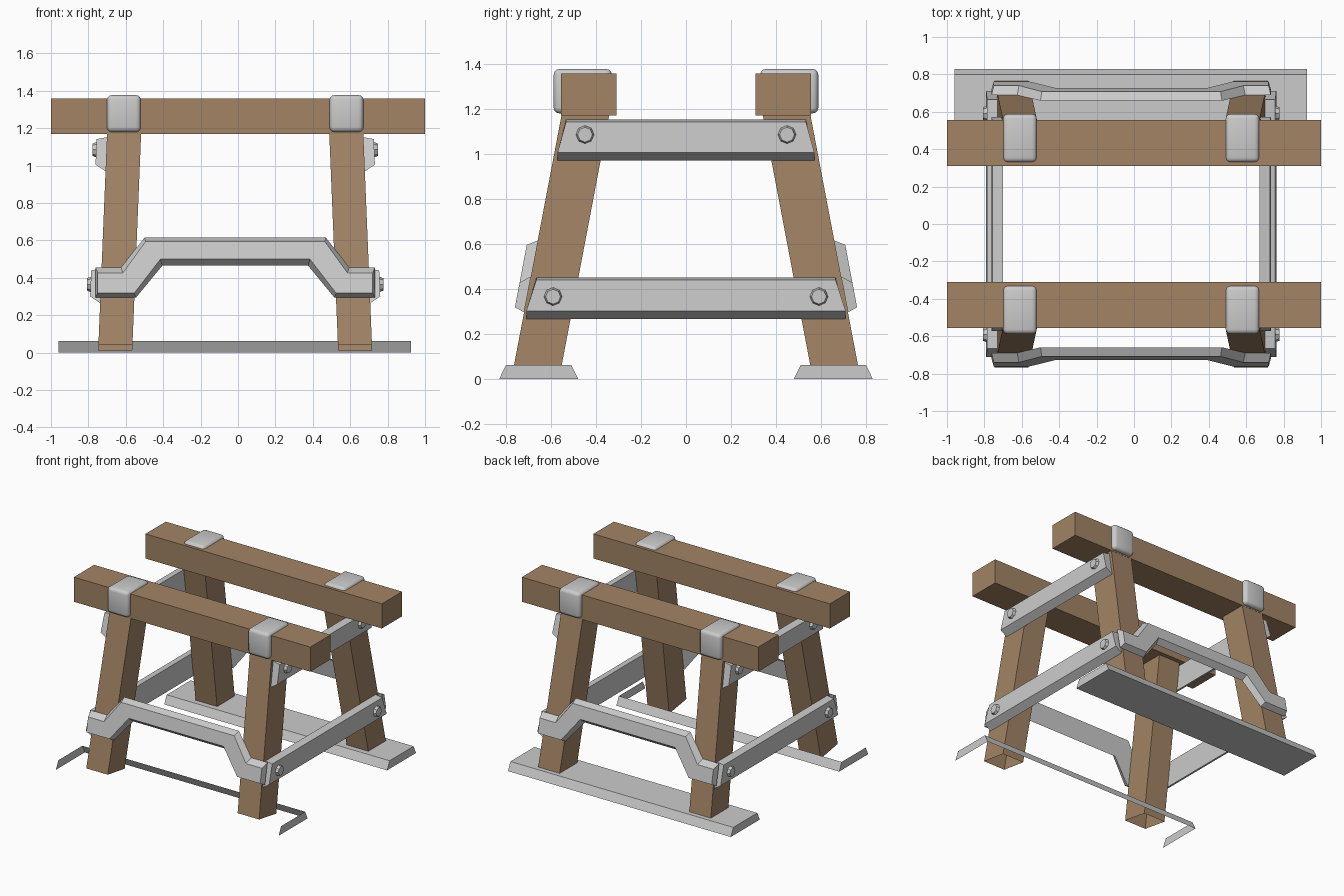
import bpy, bmesh
from math import pi
from mathutils import Matrix

if "Cube" in bpy.data.objects:
    bpy.data.objects.remove(bpy.data.objects["Cube"])

CX = -0.015  # the frame sits slightly left of the beams

wood = bpy.data.materials.new("wood")
wood.diffuse_color = (0.36, 0.23, 0.13, 1)
wood.use_nodes = True
wood.node_tree.nodes["Principled BSDF"].inputs["Base Color"].default_value = wood.diffuse_color


def finish(bm, name, mat=None):
    me = bpy.data.meshes.new(name)
    bm.to_mesh(me)
    bm.free()
    ob = bpy.data.objects.new(name, me)
    bpy.context.collection.objects.link(ob)
    if mat:
        me.materials.append(mat)
    return ob


def loft(name, a, b, mat=None, drop=()):
    """Solid between two matching outlines; drop lists faces left open
    (0 = cap a, 1 = cap b, 2.. = sides)."""
    bm = bmesh.new()
    va = [bm.verts.new(p) for p in a]
    vb = [bm.verts.new(p) for p in b]
    n = len(a)
    faces = [bm.faces.new(va[::-1]), bm.faces.new(vb)]
    for i in range(n):
        j = (i + 1) % n
        faces.append(bm.faces.new((va[i], va[j], vb[j], vb[i])))
    bmesh.ops.recalc_face_normals(bm, faces=bm.faces)
    if drop:
        bmesh.ops.delete(bm, geom=[faces[i] for i in drop], context='FACES')
    return finish(bm, name, mat)


def box(name, x0, x1, y0, y1, z0, z1, mat=None):
    ring = [(x0, y0), (x1, y0), (x1, y1), (x0, y1)]
    return loft(name, [(x, y, z0) for x, y in ring], [(x, y, z1) for x, y in ring], mat)


# Outer planes of the splayed legs
def leg_x(z):
    return 0.733 - 0.041 * z


def leg_y(z):
    return 0.776 - 0.19 * z


for sy, end in ((-1, "front"), (1, "back")):
    # Top beam
    ys = sorted((sy * 0.31, sy * 0.555))
    box(end + "_beam", -1, 1, *ys, 1.17, 1.358, wood)

    # Foot board; the front one is only an open inner strip with ends
    prof = [(0.48, 0), (0.83, 0), (0.80, 0.062), (0.51, 0.062)]
    loft(end + "_foot_board",
         [(-0.96, sy * y, z) for y, z in prof],
         [(0.925, sy * y, z) for y, z in prof],
         drop=(2, 3, 4) if sy < 0 else ())

    # Stepped brace across the two legs
    def outline(half, off):
        pts = [(-x, z) for x, z in half] + [(x, z) for x, z in half[::-1]]
        return [(CX + x, sy * (leg_y(z) + off), z) for x, z in pts]

    # each half runs along the bottom from the middle, then back over the top
    inner = [(0.39, 0.465), (0.53, 0.295), (0.747, 0.295),
             (0.747, 0.455), (0.61, 0.455), (0.485, 0.615)]
    outer = [(0.40, 0.50), (0.54, 0.318), (0.735, 0.318),
             (0.735, 0.427), (0.60, 0.427), (0.478, 0.595)]
    loft(end + "_stepped_brace", outline(inner, 0), outline(outer, 0.045))

    for sx, side in ((-1, "left"), (1, "right")):
        # Splayed leg with open bottom
        def ring(zo, zi):
            pts = []
            for ox, oy in ((0, 0), (1, 0), (1, 1), (0, 1)):
                z = zi if oy else zo
                pts.append((CX + sx * (leg_x(z) - 0.182 * ox),
                            sy * (leg_y(z) - 0.212 * oy), z))
            return pts
        loft(f"{end}_{side}_leg", ring(0.045, 0.012), ring(1.18, 1.18), wood, drop=(0,))

        # Rounded strap over the beam
        xs = sorted((CX + sx * 0.505, CX + sx * 0.685))
        ys = sorted((sy * 0.33, sy * 0.588))
        strap = box(f"{end}_{side}_strap", *xs, *ys, 1.18, 1.377)
        bev = strap.modifiers.new("round", 'BEVEL')
        bev.width = 0.025
        bev.segments = 3
        for p in strap.data.polygons:
            p.use_smooth = True

# Side braces with bolts: name, bottom z, top z, half length at bottom and top, bolt y, bolt z
for sx, side in ((-1, "left"), (1, "right")):
    for lvl, z0, z1, b, t, by, bz in (("upper", 0.97, 1.152, 0.571, 0.533, 0.449, 1.085),
                                      ("lower", 0.265, 0.45, 0.71, 0.665, 0.591, 0.365)):
        def face(lo, hi, off):
            pts = [(-b, lo), (b, lo), (t, hi), (-t, hi)]
            return [(CX + sx * (leg_x(z) + off), y, z) for y, z in pts]
        loft(f"{side}_{lvl}_brace", face(z0, z1, 0), face(z0 + 0.036, z1 - 0.01, 0.055))

        for y, end in ((-by, "front"), (by, "back")):
            bm = bmesh.new()
            m = Matrix.Translation((CX + sx * (leg_x(bz) + 0.06), y, bz)) \
                @ Matrix.Rotation(sx * pi / 2, 4, 'Y')
            bmesh.ops.create_cone(bm, cap_ends=True, segments=8, radius1=0.044,
                                  radius2=0.033, depth=0.03, matrix=m)
            finish(bm, f"{side}_{lvl}_{end}_bolt")
